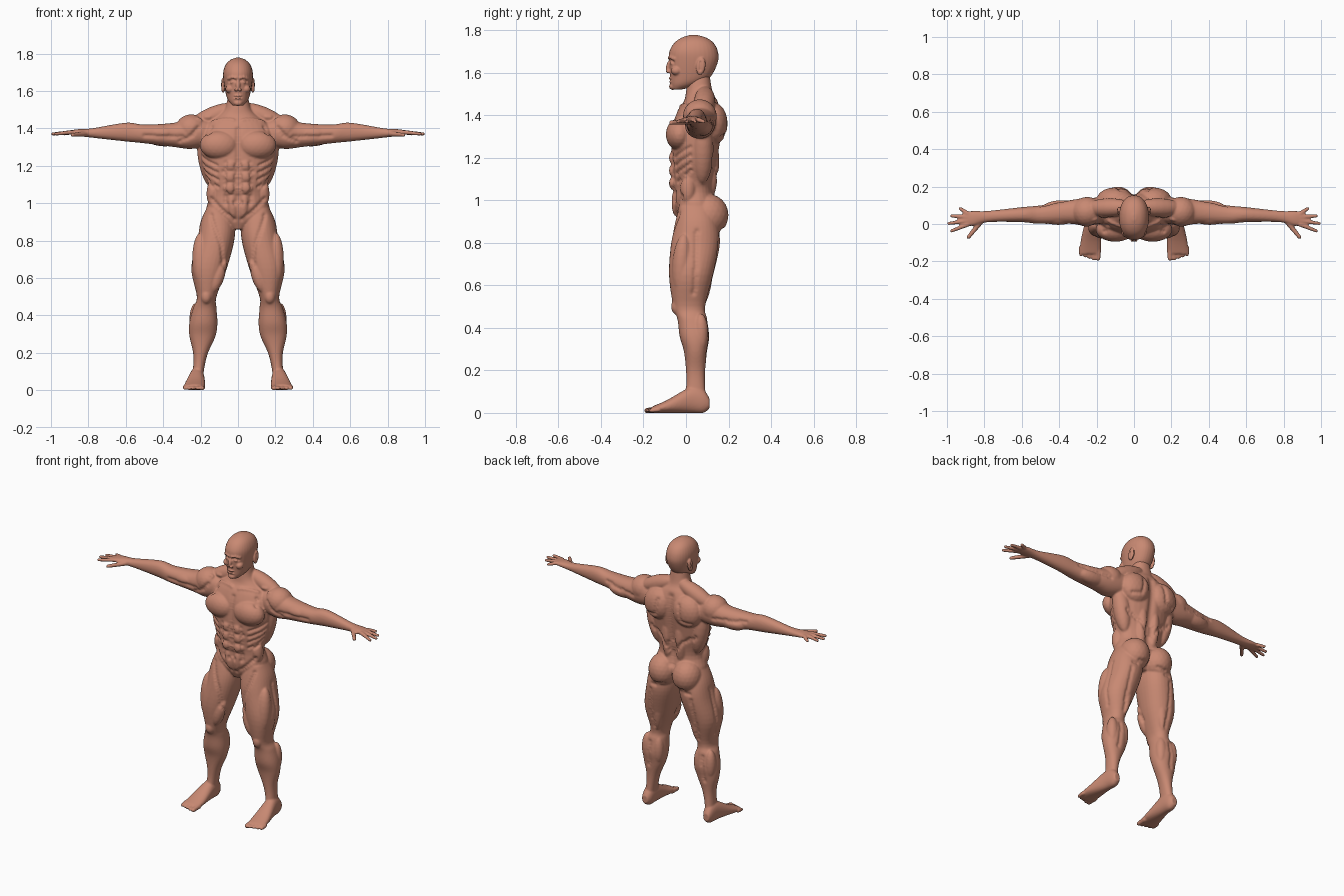
import bpy
import bmesh
from math import cos, sin, pi, exp, copysign
from mathutils import Vector, Matrix, kdtree

if "Cube" in bpy.data.objects:
    bpy.data.objects.remove(bpy.data.objects["Cube"], do_unlink=True)

skin = bpy.data.materials.new("skin")
skin.use_nodes = True
skin.diffuse_color = (.58, .25, .17, 1)
skin.node_tree.nodes["Principled BSDF"].inputs["Base Color"].default_value = skin.diffuse_color


def spline(rings, steps=5):
    """Catmull-Rom interpolation through the given cross-sections."""
    result = []
    last = len(rings) - 1
    for i in range(last):
        before, start, end, after = (Vector(rings[min(max(k, 0), last)]) for k in range(i - 1, i + 3))
        for s in range(steps):
            t = s / steps
            leave, arrive = (end - before) / 2, (after - start) / 2
            bend = 3 * (end - start) - 2 * leave - arrive
            twist = leave + arrive - 2 * (end - start)
            result.append(start + t * (leave + t * (bend + t * twist)))
    return result + [Vector(rings[last])]


def loft(bm, axis, rings, power=2.2, sides=32):
    """Skin rings of (position, low_a, high_a, low_b, high_b) along an axis."""
    loops = []
    for pos, low_a, high_a, low_b, high_b in spline(rings):
        loop = []
        for k in range(sides):
            c, s = cos(2 * pi * k / sides), sin(2 * pi * k / sides)
            a = (low_a + high_a) / 2 + (high_a - low_a) / 2 * copysign(abs(c) ** (2 / power), c)
            b = (low_b + high_b) / 2 + (high_b - low_b) / 2 * copysign(abs(s) ** (2 / power), s)
            place = {"x": (pos, a, b), "y": (a, pos, b), "z": (a, b, pos)}[axis]
            loop.append(bm.verts.new(place))
        loops.append(loop)
    for lower, upper in zip(loops, loops[1:]):
        for k in range(sides):
            n = (k + 1) % sides
            bm.faces.new((lower[k], lower[n], upper[n], upper[k]))
    bm.faces.new(loops[0][::-1])
    bm.faces.new(loops[-1])


def column(bm, rings):
    """Symmetric upright loft of (height, half_width, front, back) rings."""
    loft(bm, "z", [(z, -half, half, front, back) for z, half, front, back in rings])


def ball(bm, centre, radii, turn=Matrix()):
    matrix = Matrix.Translation(centre) @ turn @ Matrix.Diagonal((*radii, 1))
    bmesh.ops.create_icosphere(bm, subdivisions=3, radius=1, matrix=matrix)


def muscle(bm, start, end, radius):
    """Spindle shape between two points."""
    start, end = Vector(start), Vector(end)
    turn = (end - start).to_track_quat("Z", "Y").to_matrix().to_4x4()
    length = ((end - start).length + radius) / 2
    ball(bm, (start + end) / 2, (radius, radius, length), turn)


def digit(bm, start, end, girth, count=14):
    """Tapered finger or toe."""
    for i in range(count + 1):
        t = i / count
        radius = girth * (1 - t / 4)
        ball(bm, Vector(start).lerp(Vector(end), t), (radius, radius, radius))


def mirror(bm):
    copy = bmesh.ops.duplicate(bm, geom=bm.verts[:] + bm.edges[:] + bm.faces[:])["geom"]
    for v in (g for g in copy if isinstance(g, bmesh.types.BMVert)):
        v.co.x = -v.co.x
    bmesh.ops.reverse_faces(bm, faces=[g for g in copy if isinstance(g, bmesh.types.BMFace)])


def fuse(name, bm, voxel):
    """Merge overlapping parts into one smooth skin."""
    mesh = bpy.data.meshes.new(name)
    bm.to_mesh(mesh)
    bm.free()
    obj = bpy.data.objects.new(name, mesh)
    bpy.context.collection.objects.link(obj)
    remesh = obj.modifiers.new("Remesh", "REMESH")
    remesh.mode = "VOXEL"
    remesh.voxel_size = voxel
    relax = obj.modifiers.new("Relax", "SMOOTH")
    relax.factor = .5
    relax.iterations = 4
    graph = bpy.context.evaluated_depsgraph_get()
    final = bpy.data.meshes.new_from_object(obj.evaluated_get(graph))
    obj.modifiers.clear()
    obj.data = final
    for v in final.vertices:
        v.co.z = max(v.co.z, 0)
    final.materials.clear()
    final.materials.append(skin)
    final.shade_smooth()
    return final


def sculpt(mesh, width, depth, strokes):
    """Press in or raise the surface along symmetric brush paths."""
    for path in strokes.values():
        tree = kdtree.KDTree(len(mesh.vertices))
        for v in mesh.vertices:
            tree.insert((abs(v.co.x), v.co.y, v.co.z), v.index)
        tree.balance()
        nearest = {}
        for start, end in zip(path, path[1:]):
            start, end = Vector(start), Vector(end)
            count = max(2, int((end - start).length / width * 2))
            for i in range(count + 1):
                spot = tree.find(start.lerp(end, i / count))[0]
                for _, index, dist in tree.find_range(spot, width * 2.4):
                    nearest[index] = min(dist, nearest.get(index, dist))
        moves = {i: mesh.vertices[i].normal * depth * exp(-(d / width) ** 2) for i, d in nearest.items()}
        for i, move in moves.items():
            mesh.vertices[i].co += move
        mesh.update()


body = bmesh.new()

# Leg
loft(body, "z", [
    (.97, .06, .17, -.03, .12), (.9, .02, .2, -.05, .15), (.8, .02, .22, -.07, .16),
    (.65, .06, .25, -.08, .13), (.5, .115, .22, -.06, .09), (.44, .115, .24, -.04, .1),
    (.36, .11, .26, -.03, .11), (.29, .12, .26, -.01, .1), (.2, .16, .24, 0, .09),
    (.12, .18, .24, 0, .09), (.03, .19, .25, -.02, .1)])

# Thigh, calf, knee and buttock
for inner in ((.08, -.03, .7), (.13, -.04, .54)), ((.11, .1, .82), (.15, .08, .52)):
    muscle(body, *inner, .037)
for outer in ((.2, -.01, .82), (.2, -.03, .58)), ((.12, -.02, .88), (.16, -.04, .6)):
    muscle(body, *outer, .045)
for x in (.148, .225):
    muscle(body, (x, .07, .45), (x, .07, .3), .035)
ball(body, (.17, -.04, .5), (.03, .03, .04))
ball(body, (.085, .105, .93), (.09, .095, .1))

# Foot and toes
loft(body, "y", [
    (.11, .2, .24, .02, .07), (.08, .185, .25, 0, .11), (.02, .18, .26, 0, .12),
    (-.09, .175, .285, 0, .06), (-.16, .18, .29, 0, .03)])
for i in range(5):
    x = .192 + .023 * i
    digit(body, (x, -.13, .016), (x, .007 * max(i - 1, 0) - .185, .011), .013 if i else .017)

# Arm and palm
loft(body, "x", [
    (.15, .01, .14, 1.31, 1.44), (.25, -.01, .14, 1.29, 1.46), (.34, 0, .13, 1.3, 1.43),
    (.5, 0, .1, 1.32, 1.42), (.6, .01, .09, 1.33, 1.43), (.78, .01, .07, 1.35, 1.4),
    (.86, -.01, .07, 1.36, 1.395), (.915, -.01, .065, 1.37, 1.385)])
ball(body, (.25, .065, 1.395), (.085, .08, .08))
muscle(body, (.33, .04, 1.37), (.48, .04, 1.37), .046)
muscle(body, (.31, .08, 1.35), (.47, .08, 1.35), .047)

# Fingers fan out from the palm, thumb points forward
for i in range(4):
    reach = .99 - .015 * (i - 1) ** 2
    digit(body, (.89, .02 * i - .003, 1.379), (reach, .04 * i - .037, 1.37), .0125)
digit(body, (.82, .01, 1.37), (.885, -.07, 1.365), .0145)

# Chest, back and waist muscles
ball(body, (.1, -.03, 1.31), (.105, .065, .077))
ball(body, (.1, .13, 1.36), (.1, .066, .1))
muscle(body, (.185, .08, 1.36), (.135, .075, 1.1), .052)
muscle(body, (.04, .1, 1), (.045, .125, 1.27), .042)
muscle(body, (.03, .09, 1.51), (.24, .085, 1.42), .05)
muscle(body, (.125, .01, 1.12), (.135, .01, 1), .038)
for row in range(3):
    ball(body, (.038, -.056, 1.2 - .06 * row), (.042, .024, .033))
muscle(body, (.035, -.045, 1.04), (.025, -.035, .92), .028)
mirror(body)

# Torso and neck
column(body, [
    (.86, .04, -.02, .1), (.95, .165, -.055, .15), (1.06, .148, -.06, .13), (1.2, .19, -.07, .15),
    (1.34, .2, -.065, .17), (1.42, .17, -.04, .165), (1.465, .11, -.01, .15), (1.51, .068, 0, .125),
    (1.6, .05, .01, .11)])

body_skin = fuse("body", body, .0055)
sculpt(body_skin, .02, -.013, {"spine": [(0, .2, 1.45), (0, .15, 1)]})
sculpt(body_skin, .01, .006, {"collarbone": [(.025, -.03, 1.45), (.2, .01, 1.47)]})
sculpt(body_skin, .012, -.008, {
    "front_midline": [(0, -.1, 1.42), (0, -.1, 1)],
    "abdomen_side": [(.08, -.1, 1.23), (.085, -.08, 1.12), (.07, -.07, 1)],
    "groin_line": [(.15, -.04, 1.02), (.02, -.06, .9)],
    "shoulder_front": [(.17, -.05, 1.43), (.24, -.04, 1.36), (.31, 0, 1.33)],
    "shoulder_blade": [(.07, .22, 1.42), (.09, .22, 1.3), (.17, .2, 1.28)],
    "lower_back": [(.03, .18, 1.1), (.16, .14, 1.2)]})
sculpt(body_skin, .012, -.007, {
    "inner_thigh": [(.15, -.05, .94), (.085, -.07, .76), (.09, -.02, .6)],
    "outer_thigh": [(.24, .05, .86), (.25, .04, .56)],
    "hamstrings": [(.15, .18, .8), (.17, .14, .52)],
    "calf_split": [(.19, .13, .43), (.2, .12, .27)],
    "buttock_fold": [(.03, .19, .84), (.14, .19, .84)],
    "biceps_line": [(.3, -.02, 1.35), (.5, 0, 1.36)],
    "triceps_line": [(.29, .16, 1.36), (.5, .12, 1.39)]})
ribs = [1.25 - .04 * row for row in range(4)]
sculpt(body_skin, .008, -.007, {z: [(.2, .02, z), (.12, -.07, z - .05)] for z in ribs})

# Ears, eyes, cheeks and nostrils
head = bmesh.new()
ball(head, (.08, .07, 1.63), (.011, .022, .042), Matrix.Rotation(-.15, 4, "X"))
ball(head, (.03, -.066, 1.647), (.013, .011, .01))
ball(head, (.045, -.045, 1.61), (.022, .026, .022))
ball(head, (.011, -.084, 1.606), (.009, .011, .008))
mirror(head)

# Skull, nose, chin and lips
column(head, [
    (1.522, .028, -.066, -.015), (1.545, .05, -.072, .06), (1.58, .064, -.074, .115),
    (1.65, .077, -.08, .15), (1.7, .079, -.078, .15), (1.74, .066, -.055, .13),
    (1.765, .042, -.02, .095), (1.778, .01, .02, .05)])
muscle(head, (0, -.074, 1.655), (0, -.088, 1.612), .012)
ball(head, (0, -.062, 1.535), (.024, .018, .016))
for z in (1.56, 1.573):
    ball(head, (0, -.07, z), (.023, .012, .007))

head_skin = fuse("head", head, .004)
sculpt(head_skin, .008, .006, {"brow": [(.012, -.09, 1.67), (.035, -.08, 1.672), (.055, -.06, 1.665)]})
sculpt(head_skin, .006, -.006, {
    "eye_socket": [(.013, -.08, 1.655), (.032, -.08, 1.66), (.048, -.06, 1.65)],
    "mouth": [(0, -.09, 1.566), (.023, -.08, 1.566)],
    "ear_hollow": [(.1, .066, 1.65), (.1, .066, 1.615)]})
